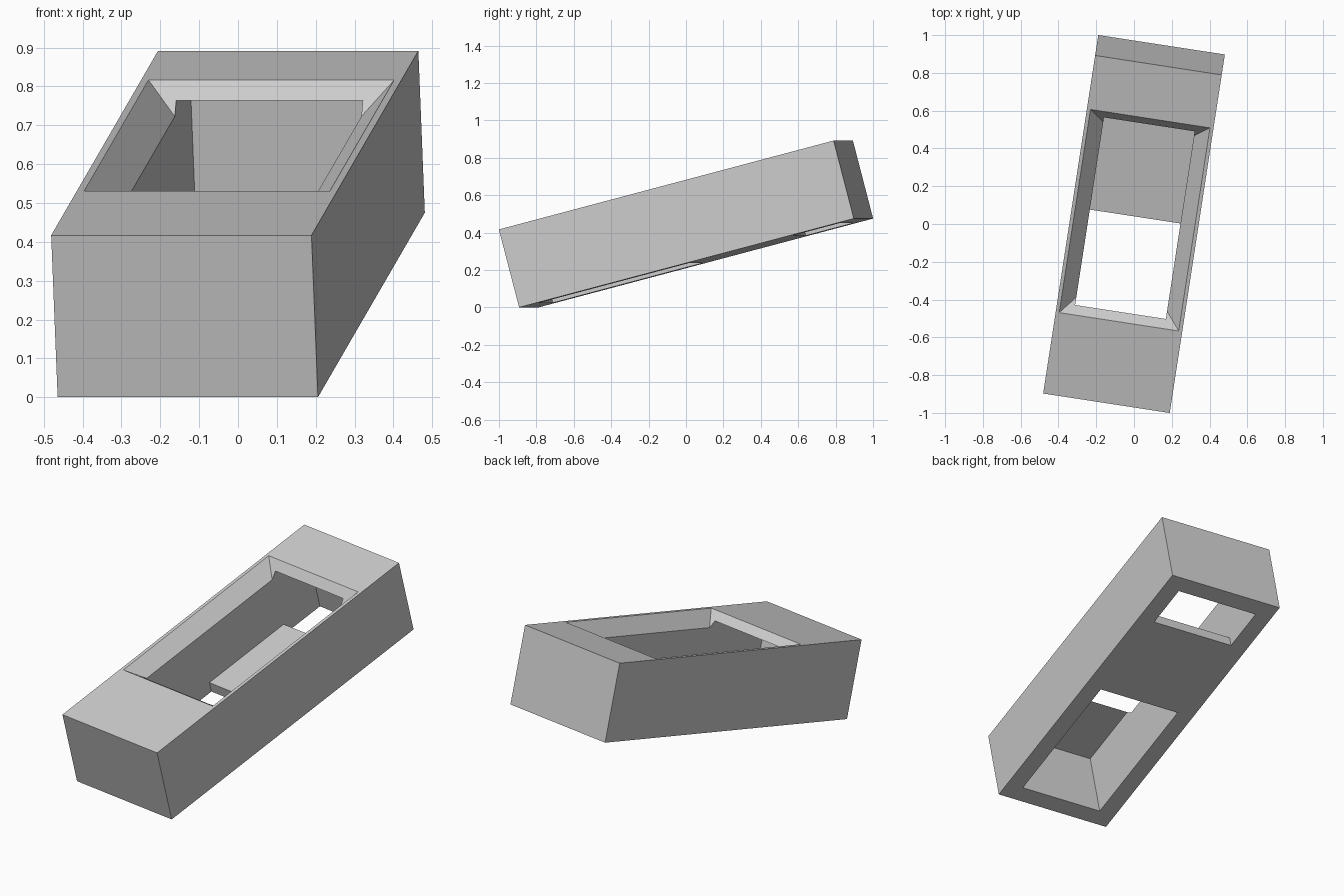
import bpy, bmesh, math
from mathutils import Matrix

if "Cube" in bpy.data.objects:
    bpy.data.objects.remove(bpy.data.objects["Cube"], do_unlink=True)

HALF_W, HALF_L, HALF_H = 0.339, 0.936, 0.2155   # outer block
CAV_W, CAV_L = 0.243, 0.84                      # inner cavity
LIP = 0.043                                     # thickness of the top lip
FLOOR = 0.058                                   # thickness of the floor panel

grey = bpy.data.materials.new("plain_grey")
grey.use_nodes = True
colour = (0.6, 0.6, 0.6, 1)
grey.diffuse_color = colour
grey.node_tree.nodes["Principled BSDF"].inputs["Base Color"].default_value = colour


def block(name, x, y, z, flare=0):
    """Box over the given ranges; flare widens its top on every side."""
    bm = bmesh.new()
    bmesh.ops.create_cube(bm, size=1)
    for v in bm.verts:
        sx, sy, top = math.copysign(1, v.co.x), math.copysign(1, v.co.y), v.co.z > 0
        grow = flare if top else 0
        v.co = (x[sx > 0] + sx * grow, y[sy > 0] + sy * grow, z[top])
    mesh = bpy.data.meshes.new(name)
    bm.to_mesh(mesh)
    bm.free()
    mesh.materials.append(grey)
    obj = bpy.data.objects.new(name, mesh)
    bpy.context.collection.objects.link(obj)
    return obj


def cut(target, cutter):
    """Subtract the cutter for good, then remove it."""
    mod = target.modifiers.new("cut", "BOOLEAN")
    mod.operation, mod.solver, mod.object = "DIFFERENCE", "EXACT", cutter
    bpy.context.view_layer.update()
    evaluated = target.evaluated_get(bpy.context.evaluated_depsgraph_get())
    mesh = bpy.data.meshes.new_from_object(evaluated)
    target.modifiers.clear()
    target.data = mesh
    bpy.data.objects.remove(cutter, do_unlink=True)


# Hollow shell, open underneath
shell = block("shell", (-HALF_W, HALF_W), (-HALF_L, HALF_L), (-HALF_H, HALF_H))
cut(shell, block("cavity_cutter", (-CAV_W, CAV_W), (-CAV_L, CAV_L),
                 (-HALF_H - 0.1, HALF_H - LIP)))

# Top opening with 45 degree sloping sides
slope, over = 0.085, 0.05
cut(shell, block("opening_cutter", (-0.32 + slope, 0.32 - slope),
                 (-0.485 + slope, 0.64 - slope),
                 (HALF_H - slope, HALF_H + over), flare=slope + over))

# Floor panel spanning the cavity, leaving a gap at each end
panel = block("floor_panel", (-CAV_W, CAV_W), (0, 0.575), (-HALF_H, -HALF_H + FLOOR))

# Tilt and turn the whole block
pose = (Matrix.Translation((0, 0, 0.446))
        @ Matrix.Rotation(math.radians(-8.74), 4, "Z")
        @ Matrix.Rotation(math.radians(14.7), 4, "X"))
for obj in (shell, panel):
    obj.data.transform(pose)
